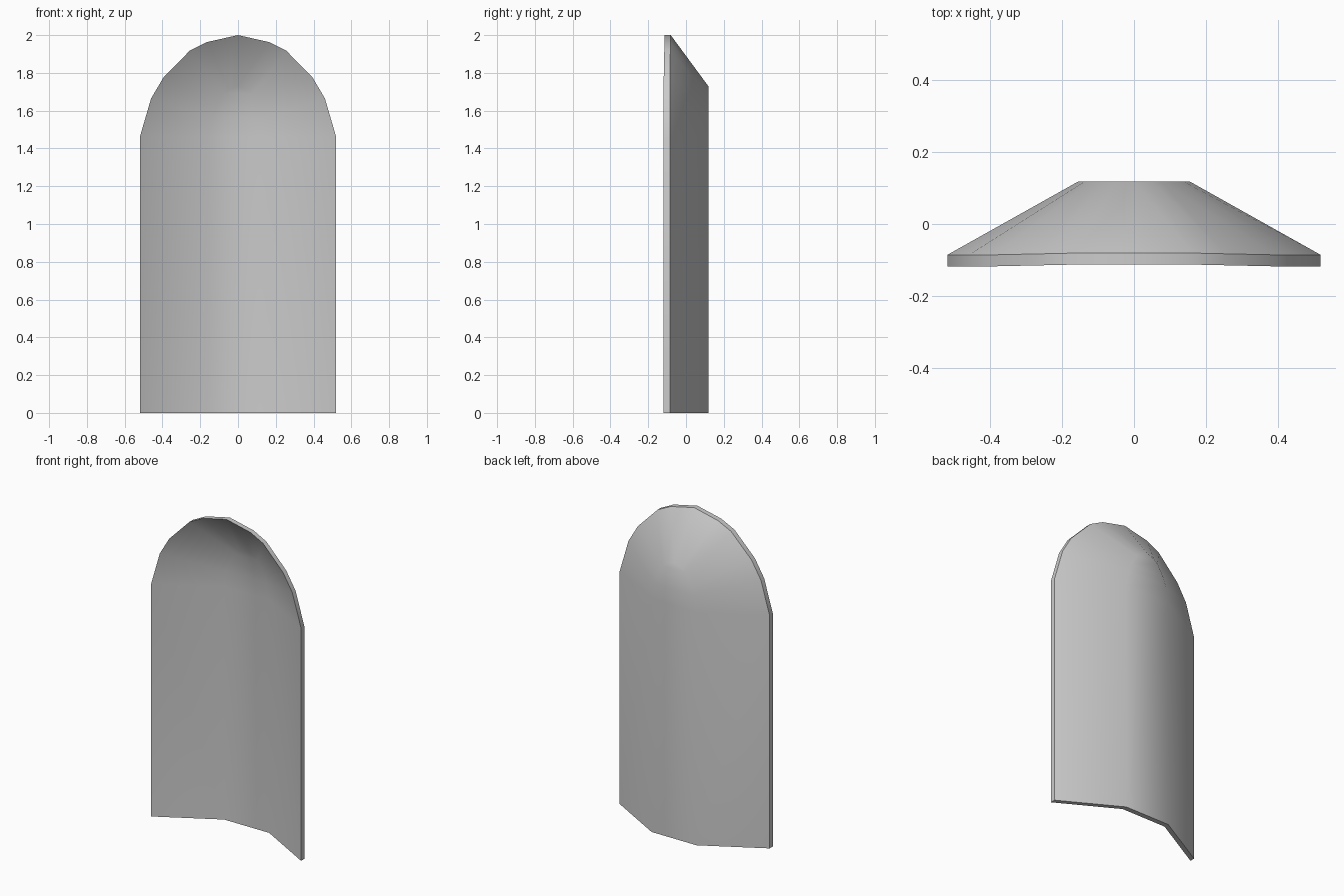
import bpy, bmesh, math

if "Cube" in bpy.data.objects:
    bpy.data.objects.remove(bpy.data.objects["Cube"])

# Right half of the outer rim, from foot to crown: (x, y, z)
rim_half = [(0.52, -0.086, 0.0), (0.52, -0.086, 1.46), (0.46, -0.086, 1.665),
            (0.395, -0.086, 1.775), (0.255, -0.083, 1.918), (0.165, -0.081, 1.963)]
crown = (0.0, -0.081, 2.0)
SPRING, THICK, BACK_Y = 1.46, 0.032, 0.118


def back_point(p):
    """Matching point on the flat back panel: a smaller arch."""
    x, _, z = p
    return (x * 0.3, BACK_Y, SPRING + (z - SPRING) * 0.5 if z > SPRING else z)


rim = rim_half + [crown] + [(-x, y, z) for x, y, z in reversed(rim_half)]

# Outer skin: sloping wall and hood between rim and back panel
bm = bmesh.new()
outer = [bm.verts.new(p) for p in rim]
inner = [bm.verts.new(back_point(p)) for p in rim]
n = len(rim)
for i in range(n - 1):
    bm.faces.new((outer[i], outer[i + 1], inner[i + 1], inner[i]))

# Flat back panel in matching left-right strips
mid = n // 2
for i in range(mid - 1):
    a, b = inner[i], inner[i + 1]
    c, d = inner[n - 2 - i], inner[n - 1 - i]
    bm.faces.new((a, b, c, d))
bm.faces.new((inner[mid - 1], inner[mid], inner[mid + 1]))

# Thickness: push a copy of the skin forward, closing the rim and foot
ext = bmesh.ops.extrude_face_region(bm, geom=bm.faces[:], use_keep_orig=True)
front = [v for v in ext["geom"] if isinstance(v, bmesh.types.BMVert)]
bmesh.ops.translate(bm, verts=front, vec=(0, -THICK, 0))
bmesh.ops.recalc_face_normals(bm, faces=bm.faces[:])

mesh = bpy.data.meshes.new("arched_shell")
bm.to_mesh(mesh)
bm.free()
shell = bpy.data.objects.new("arched_shell", mesh)
bpy.context.collection.objects.link(shell)

# Soft folds on the shell, crisp rim
bpy.context.view_layer.objects.active = shell
shell.select_set(True)
bpy.ops.object.shade_smooth_by_angle(angle=math.radians(45))
